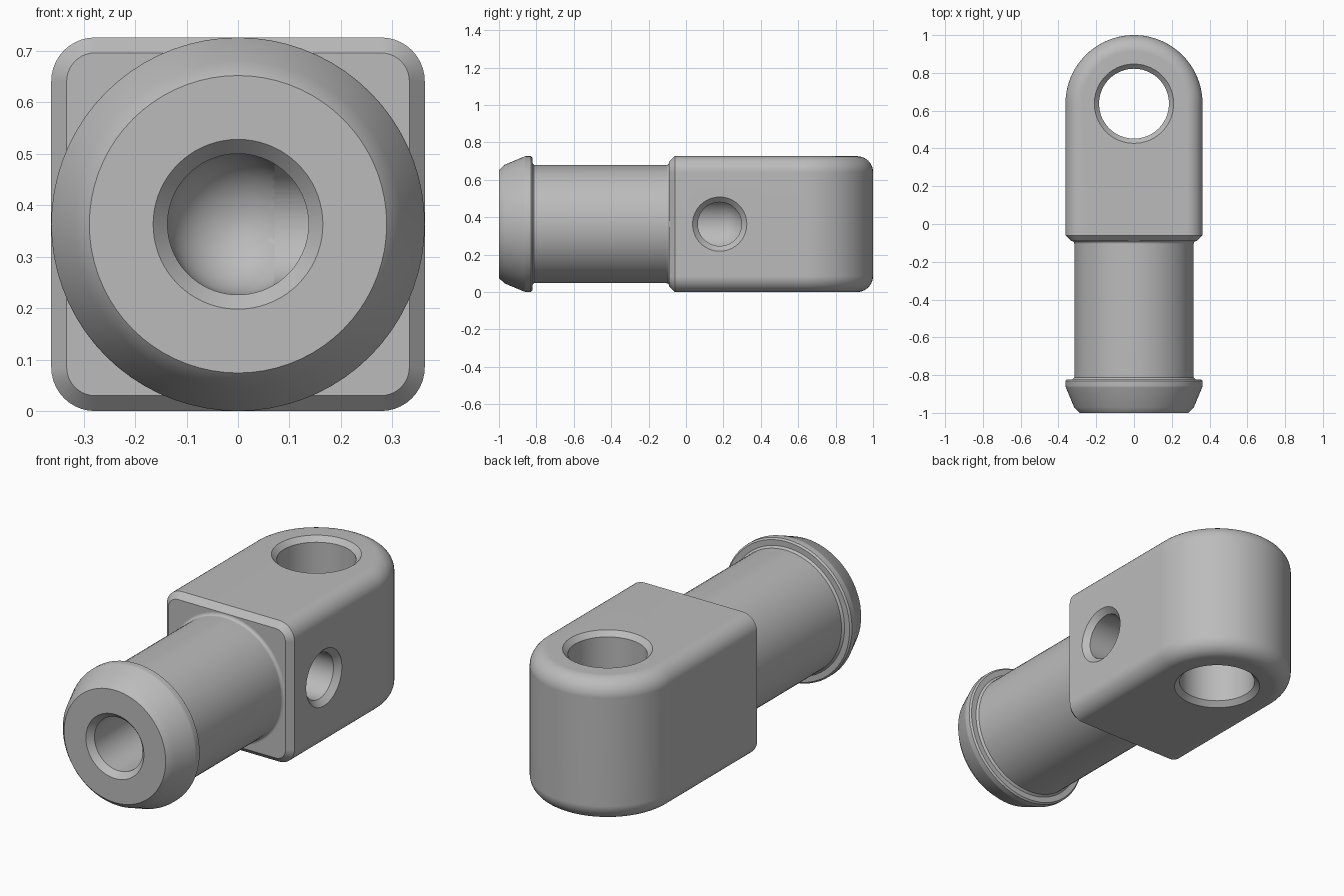
import bpy, bmesh
from math import sin, cos, pi, radians
from mathutils import Matrix, Vector

if "Cube" in bpy.data.objects:
    bpy.data.objects.remove(bpy.data.objects["Cube"])

HALF = 0.363        # half width of the block, also its mid height
FILLET = 0.085
CHAMFER = 0.03
BORE = 0.137
EYE_Y, SIDE_Y = 0.637, 0.18
FACE_Y = -0.09      # front face of the block

steel = bpy.data.materials.new("grey steel")
steel.use_nodes = True
steel.diffuse_color = (0.5, 0.5, 0.5, 1)
steel.node_tree.nodes["Principled BSDF"].inputs["Base Color"].default_value = (0.5, 0.5, 0.5, 1)

ALONG_X = Matrix.Rotation(pi / 2, 4, 'Y')
ALONG_Y = Matrix.Rotation(-pi / 2, 4, 'X')
ALONG_Z = Matrix.Identity(4)


def finish(name, bm):
    bmesh.ops.remove_doubles(bm, verts=bm.verts, dist=1e-5)
    bmesh.ops.recalc_face_normals(bm, faces=bm.faces)
    mesh = bpy.data.meshes.new(name)
    bm.to_mesh(mesh)
    bm.free()
    mesh.materials.append(steel)
    obj = bpy.data.objects.new(name, mesh)
    bpy.context.collection.objects.link(obj)
    return obj


def lathe(name, profile, axis, centre, closed=False, steps=72):
    """Spin (distance along axis, radius) points around an axis."""
    bm = bmesh.new()
    pts = [bm.verts.new((r, 0, t)) for t, r in profile]
    edges = [bm.edges.new(pair) for pair in zip(pts, pts[1:])]
    if closed:
        edges.append(bm.edges.new((pts[-1], pts[0])))
    bmesh.ops.spin(bm, geom=pts + edges, cent=(0, 0, 0), axis=(0, 0, 1),
                   angle=2 * pi, steps=steps)
    bm.transform(Matrix.Translation(centre) @ axis)
    return finish(name, bm)


def activate(obj):
    bpy.ops.object.select_all(action='DESELECT')
    obj.select_set(True)
    bpy.context.view_layer.objects.active = obj


def cut(obj, cutter):
    activate(obj)
    mod = obj.modifiers.new("cut", 'BOOLEAN')
    mod.operation, mod.solver, mod.object = 'DIFFERENCE', 'EXACT', cutter
    bpy.ops.object.modifier_apply(modifier=mod.name)
    bpy.data.objects.remove(cutter)


def smooth(obj):
    activate(obj)
    bpy.ops.object.shade_smooth_by_angle(angle=radians(28))
    mod = obj.modifiers.new("flat faces", 'WEIGHTED_NORMAL')
    mod.keep_sharp = True


# Block: stacked U-shaped outlines with filleted top and bottom rims
def outline(bm, inset, z):
    w = HALF - inset
    arc = [(w * cos(pi * i / 48), EYE_Y + w * sin(pi * i / 48)) for i in range(49)]
    front = FACE_Y + CHAMFER
    return [bm.verts.new((x, y, z)) for x, y in [(w, front), *arc, (-w, front)]]


bm = bmesh.new()
quarter = [pi / 2 * i / 10 for i in range(11)]
levels = [(FILLET * (1 - sin(a)), FILLET * (1 - cos(a))) for a in quarter]
levels += [(d, 2 * HALF - z) for d, z in reversed(levels)]
rings = [outline(bm, d, z) for d, z in levels]
for low, high in zip(rings, rings[1:]):
    for i in range(len(low) - 1):
        bm.faces.new((low[i], low[i + 1], high[i + 1], high[i]))
bm.faces.new(rings[0])
bm.faces.new(rings[-1])

# Chamfered front of the block
rim = [r[0] for r in rings] + [r[-1] for r in reversed(rings)]
core = HALF - FILLET
inner = []
for v in rim:
    x = max(-core, min(core, v.co.x))
    z = max(HALF - core, min(HALF + core, v.co.z))
    k = 1 - CHAMFER / FILLET
    inner.append(bm.verts.new((x + (v.co.x - x) * k, FACE_Y, z + (v.co.z - z) * k)))
for i in range(len(rim)):
    j = (i + 1) % len(rim)
    bm.faces.new((rim[i], rim[j], inner[j], inner[i]))
bm.faces.new(inner)
block = finish("eye_block", bm)

# Eye hole with a chamfer at both ends
cut(block, lathe("eye_cutter", [
    (-0.463, 0), (-0.463, 0.31), (-HALF + 0.025, 0.185),
    (HALF - 0.025, 0.185), (0.463, 0.31), (0.463, 0)], ALONG_Z, (0, EYE_Y, HALF)))

# Blind bore with a domed end
dome = [(SIDE_Y + BORE * sin(a), BORE * cos(a)) for a in quarter]
cut(block, lathe("bore_cutter", [(-0.2, 0), (-0.2, BORE), *dome], ALONG_Y, (0, 0, HALF)))

# Side port meeting the bore
cut(block, lathe("port_cutter", [
    (0, 0), (0, 0.117), (HALF - 0.028, 0.117), (HALF + 0.05, 0.195),
    (HALF + 0.05, 0)], ALONG_X, (0, SIDE_Y, HALF)))
smooth(block)

# Hollow shank with a barbed collar and a small root fillet
root = [(FACE_Y - 0.015 * (1 - sin(a)), 0.316 + 0.015 * (1 - cos(a))) for a in quarter[::2]]
shank = lathe("shank", [
    (FACE_Y, BORE), (-0.97, BORE), (-1, 0.165), (-1, 0.289), (-0.97, 0.317),
    (-0.865, 0.361), (-0.857, HALF), (-0.83, HALF), (-0.822, 0.355),
    (-0.822, 0.326), (-0.812, 0.316), *root], ALONG_Y, (0, 0, HALF), closed=True)
smooth(shank)
